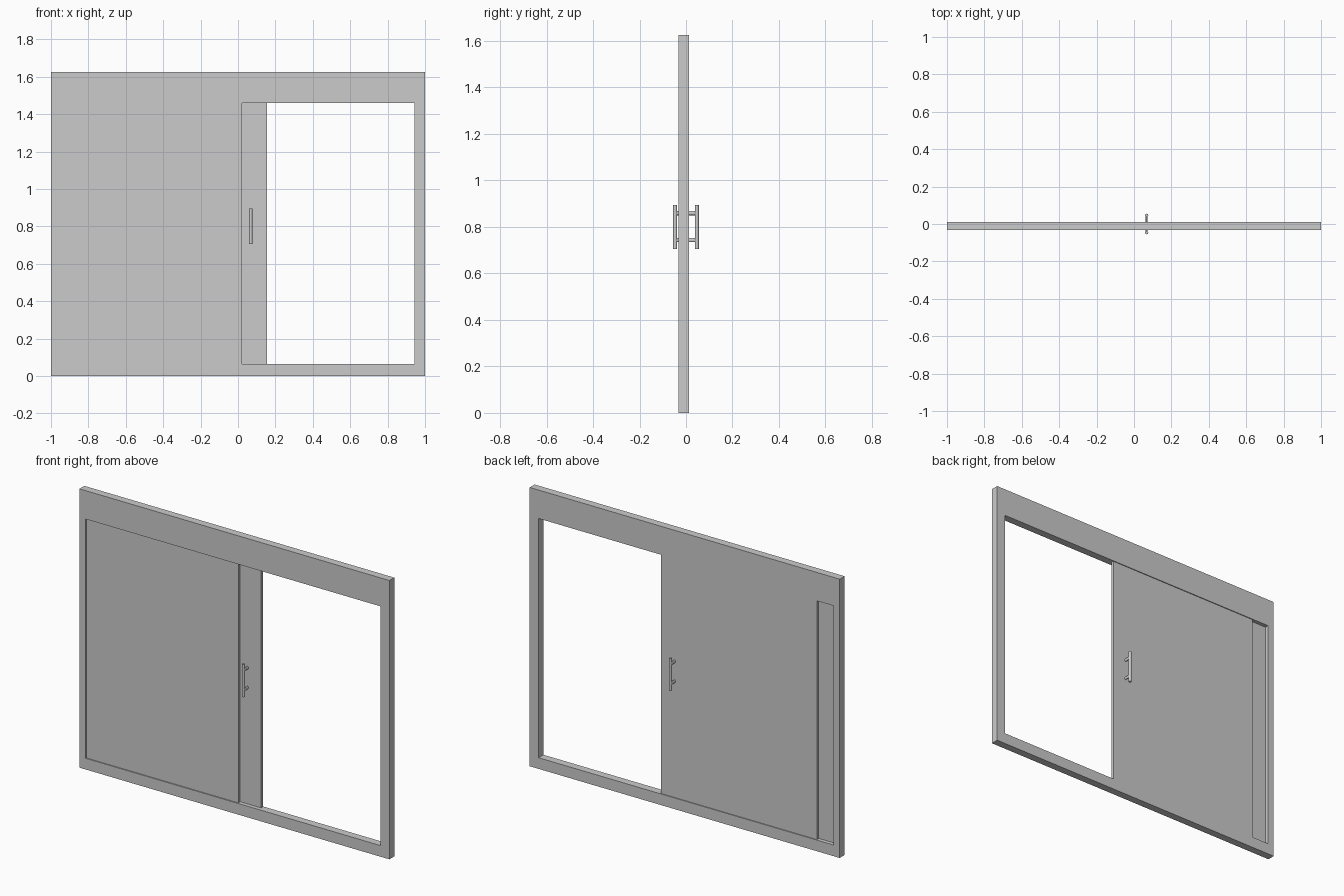
import bpy, bmesh, math
from mathutils import Matrix

if "Cube" in bpy.data.objects:
    bpy.data.objects.remove(bpy.data.objects["Cube"])

FRONT, BACK = -0.033, 0.012          # frame faces
LEFT, RIGHT, LOW, HIGH = -0.96, 0.943, 0.065, 1.46   # frame opening


def finish(name, bm):
    bmesh.ops.recalc_face_normals(bm, faces=bm.faces)
    me = bpy.data.meshes.new(name)
    bm.to_mesh(me)
    bm.free()
    ob = bpy.data.objects.new(name, me)
    bpy.context.collection.objects.link(ob)
    return ob


def box(name, x0, x1, y0, y1, z0, z1):
    bm = bmesh.new()
    m = Matrix.Translation(((x0 + x1) / 2, (y0 + y1) / 2, (z0 + z1) / 2))
    bmesh.ops.create_cube(bm, size=1, matrix=m @ Matrix.Diagonal((x1 - x0, y1 - y0, z1 - z0, 1)))
    return finish(name, bm)


def rod(bm, matrix, radius, length):
    bmesh.ops.create_cone(bm, cap_ends=True, segments=24, radius1=radius,
                          radius2=radius, depth=length, matrix=matrix)


# outer frame: a rectangular ring extruded through its thickness
bm = bmesh.new()
outer = [(-1, 0), (1, 0), (1, 1.626), (-1, 1.626)]
inner = [(LEFT, LOW), (RIGHT, LOW), (RIGHT, HIGH), (LEFT, HIGH)]
o, i = ([bm.verts.new((x, FRONT, z)) for x, z in loop] for loop in (outer, inner))
ring = [bm.faces.new((o[k], o[(k + 1) % 4], i[(k + 1) % 4], i[k])) for k in range(4)]
ext = bmesh.ops.extrude_face_region(bm, geom=ring, use_keep_orig=True)
moved = [g for g in ext["geom"] if isinstance(g, bmesh.types.BMVert)]
bmesh.ops.translate(bm, verts=moved, vec=(0, BACK - FRONT, 0))
finish("door_frame", bm)

# fixed panel in front, sliding panel behind it
box("fixed_panel", LEFT, 0.022, -0.027, -0.011, LOW, HIGH)
box("sliding_door", -0.85, 0.155, -0.009, 0.007, LOW, HIGH)

# pull handles on both sides of the sliding door
for name, side in (("front_handle", -1), ("back_handle", 1)):
    bm = bmesh.new()
    rod(bm, Matrix.Translation((0.068, side * 0.0465, 0.80)), 0.0085, 0.19)
    for z in (0.743, 0.859):
        rod(bm, Matrix.Translation((0.068, side * 0.025, z))
            @ Matrix.Rotation(math.pi / 2, 4, 'X') @ Matrix.Diagonal((0.6, 1, 1, 1)), 0.009, 0.042)
    handle = finish(name, bm)
    bpy.ops.object.select_all(action='DESELECT')
    handle.select_set(True)
    bpy.context.view_layer.objects.active = handle
    bpy.ops.object.shade_smooth_by_angle(angle=math.radians(40))
